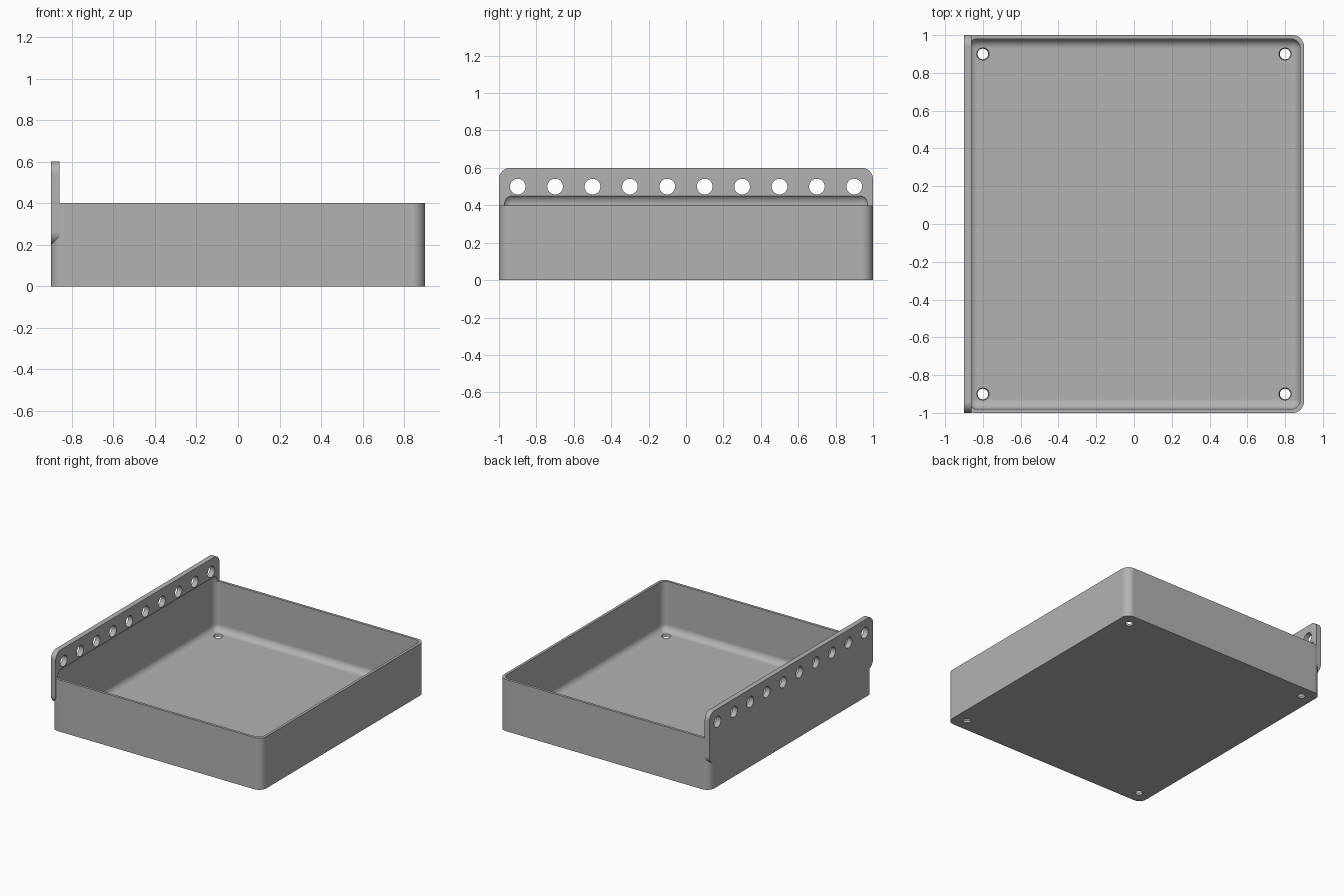
import bpy
import bmesh
import math
from mathutils import Matrix, Vector

default = bpy.data.objects.get("Cube")
if default:
    bpy.data.objects.remove(default, do_unlink=True)

grey = bpy.data.materials.new("plain grey")
grey.use_nodes = True
COLOUR = (0.45, 0.45, 0.45, 1)
grey.diffuse_color = COLOUR
grey.node_tree.nodes["Principled BSDF"].inputs["Base Color"].default_value = COLOUR


def to_object(name, bm):
    bmesh.ops.recalc_face_normals(bm, faces=bm.faces)
    mesh = bpy.data.meshes.new(name)
    bm.to_mesh(mesh)
    bm.free()
    mesh.materials.append(grey)
    obj = bpy.data.objects.new(name, mesh)
    bpy.context.collection.objects.link(obj)
    return obj


def rounded_box(name, low, high, radius, axes):
    """Box from low to high, with the edges along the given axes rounded."""
    low, high = Vector(low), Vector(high)
    bm = bmesh.new()
    bmesh.ops.create_cube(bm, size=1)
    for v in bm.verts:
        v.co = (low + high) / 2 + v.co * (high - low)
    edges = []
    for e in bm.edges:
        d = e.verts[1].co - e.verts[0].co
        if any(abs(d[a]) > 0.001 for a in axes):
            edges.append(e)
    bmesh.ops.bevel(bm, geom=edges, offset=radius, segments=10,
                    profile=0.5, affect='EDGES')
    return to_object(name, bm)


def drills(name, centres, r_bottom, r_top, depth, turn):
    """Row of round cutters sharing one mesh."""
    bm = bmesh.new()
    for c in centres:
        bmesh.ops.create_cone(bm, cap_ends=True, segments=32, radius1=r_bottom,
                              radius2=r_top, depth=depth,
                              matrix=Matrix.Translation(c) @ turn)
    return to_object(name, bm)


def combine(target, other, operation):
    mod = target.modifiers.new(operation.lower(), 'BOOLEAN')
    mod.operation = operation
    mod.solver = 'EXACT'
    mod.object = other
    bpy.ops.object.select_all(action='DESELECT')
    bpy.context.view_layer.objects.active = target
    target.select_set(True)
    bpy.ops.object.modifier_apply(modifier=mod.name)
    bpy.data.objects.remove(other, do_unlink=True)


# Tray body with rounded upright corners, and the tall rail on its right side
tray = rounded_box("tray_with_rail", (-0.9, -1, 0), (0.9, 1, 0.4), 0.06, [2])
rail = rounded_box("rail", (-0.9, -1, 0.2), (-0.86, 1, 0.6), 0.06, [0])
combine(tray, rail, 'UNION')

# Cavity, rounded on every edge, which also undercuts the rail
cavity = rounded_box("cavity", (-0.88, -0.98, 0.02), (0.88, 0.98, 0.46),
                     0.05, [0, 1, 2])
combine(tray, cavity, 'DIFFERENCE')

# Row of holes along the rail
rail_holes = drills("rail_holes", [(-0.88, -0.9 + 0.2 * i, 0.5) for i in range(10)],
                    0.042, 0.042, 0.2, Matrix.Rotation(math.pi / 2, 4, 'Y'))
combine(tray, rail_holes, 'DIFFERENCE')

# Slightly tapered screw holes in the floor corners
floor_holes = drills("floor_holes",
                     [(x, y, 0.01) for x in (-0.8, 0.8) for y in (-0.9, 0.9)],
                     0.027, 0.034, 0.03, Matrix.Identity(4))
combine(tray, floor_holes, 'DIFFERENCE')

# Smooth fillets, crisp edges and flat walls
bpy.ops.object.shade_smooth_by_angle(angle=math.radians(30))
weighted = tray.modifiers.new("flat walls", 'WEIGHTED_NORMAL')
weighted.keep_sharp = True
